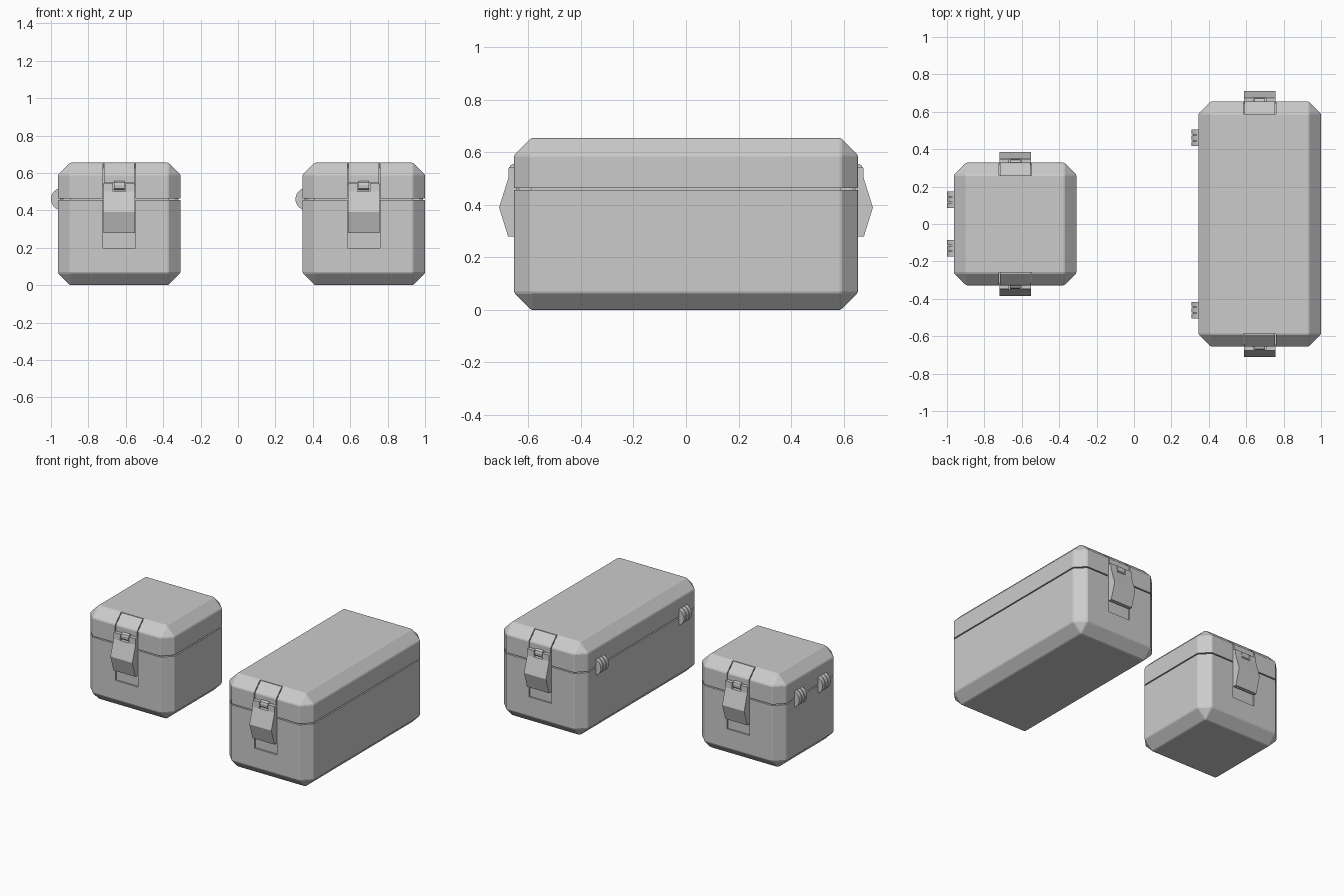
import bpy, bmesh, math
from mathutils import Matrix, Vector

if "Cube" in bpy.data.objects:
    bpy.data.objects.remove(bpy.data.objects["Cube"])

H, HX, CH = 0.655, 0.3275, 0.065   # height, half width, chamfer
SEAM = 0.46


def link(name, bm):
    bmesh.ops.recalc_face_normals(bm, faces=bm.faces)
    me = bpy.data.meshes.new(name)
    bm.to_mesh(me)
    bm.free()
    ob = bpy.data.objects.new(name, me)
    bpy.context.collection.objects.link(ob)
    return ob


def add_box(bm, lo, hi):
    lo, hi = Vector(lo), Vector(hi)
    m = Matrix.Translation((lo + hi) / 2) @ Matrix.Diagonal((*(hi - lo), 1))
    return bmesh.ops.create_cube(bm, size=1, matrix=m)["verts"]


def box(name, lo, hi):
    bm = bmesh.new()
    add_box(bm, lo, hi)
    return link(name, bm)


def shell(name, cx, hy, z_cut, keep_top):
    # chamfered block, softened edges, sliced at the seam
    bm = bmesh.new()
    add_box(bm, (cx - HX, -hy, 0), (cx + HX, hy, H))
    for w in (CH, 0.005):
        bmesh.ops.bevel(bm, geom=bm.edges[:], offset=w, segments=1,
                        profile=0.5, affect='EDGES')
    cut = bmesh.ops.bisect_plane(bm, geom=bm.verts[:] + bm.edges[:] + bm.faces[:],
                                 plane_co=(0, 0, z_cut), plane_no=(0, 0, 1),
                                 clear_inner=keep_top, clear_outer=not keep_top)
    edges = [e for e in cut["geom_cut"] if isinstance(e, bmesh.types.BMEdge)]
    bmesh.ops.contextual_create(bm, geom=edges)
    return link(name, bm)


def carve(ob, cutters):
    for lo, hi in cutters:
        c = box("cutter", lo, hi)
        c.hide_render = True
        mod = ob.modifiers.new("cut", 'BOOLEAN')
        mod.operation, mod.solver, mod.object = 'DIFFERENCE', 'EXACT', c
        bpy.context.view_layer.objects.active = ob
        bpy.ops.object.modifier_apply(modifier="cut")
        bpy.data.objects.remove(c)


def prism(name, prof, x0, x1, cx, side):
    # (outward y, z) profile extruded along x
    bm = bmesh.new()
    f = bm.faces.new([bm.verts.new((cx + x0, side * y, z)) for y, z in prof])
    r = bmesh.ops.extrude_face_region(bm, geom=[f])
    bmesh.ops.translate(bm, vec=(x1 - x0, 0, 0),
                        verts=[v for v in r["geom"] if isinstance(v, bmesh.types.BMVert)])
    return link(name, bm)


def ybox(cx, side, x0, x1, y0, y1, z0, z1):
    a, b = sorted((side * y0, side * y1))
    return (cx + x0, a, z0), (cx + x1, b, z1)


def case(tag, cx, hy, hinge_y):
    base = shell(tag + "_base", cx, hy, SEAM - 0.004, False)
    lid = shell(tag + "_lid", cx, hy, SEAM + 0.004, True)
    box(tag + "_seam_core", (cx - HX + 0.01, -hy + CH, SEAM - 0.02),
        (cx + HX - 0.01, hy - CH, SEAM + 0.02))
    box(tag + "_seam_core_long", (cx - HX + CH, -hy + 0.014, SEAM - 0.02),
        (cx + HX - CH, hy - 0.014, SEAM + 0.02))

    for s in (-1, 1):
        # latch recess and panel grooves
        carve(base, [ybox(cx, s, -0.087, 0.087, hy - 0.012, hy + 0.1, 0.2, 0.6)])
        carve(lid, [ybox(cx, s, -0.087, 0.087, hy - 0.012, hy + 0.1, 0.4, 0.548)])
        carve(lid, [ybox(cx, s, x - 0.003, x + 0.003, hy - 0.067, hy + 0.1, 0.54, 0.7)
                    for x in (-0.085, 0.085)])
        carve(lid, [ybox(cx, s, -0.085, 0.085, hy - 0.067, hy - 0.063, H - 0.01, 0.7)])
        # bent latch plate, notched at the top
        prof = [(hy - 0.012, 0.545), (hy + 0.02, 0.545), (hy + 0.022, 0.502),
                (hy + 0.057, 0.39), (hy + 0.023, 0.28), (hy - 0.002, 0.28),
                (hy - 0.012, 0.30)]
        latch = prism(tag + "_latch", prof, -0.085, 0.085, cx, s)
        carve(latch, [ybox(cx, s, -0.034, 0.034, hy - 0.006, hy + 0.1, 0.502, 0.6)])
        # hook holding the latch
        hook = [(hy - 0.012, 0.556), (hy + 0.004, 0.556), (hy + 0.015, 0.549),
                (hy + 0.019, 0.535), (hy + 0.017, 0.516), (hy + 0.008, 0.508),
                (hy - 0.012, 0.508)]
        prism(tag + "_latch_hook", hook, -0.029, 0.029, cx, s)

        # three-disc hinge on the left side
        bm = bmesh.new()
        for dy, r, w in ((-0.031, 0.06, 0.026), (0, 0.06, 0.026),
                         (0.031, 0.06, 0.026), (0, 0.053, 0.08)):
            m = (Matrix.Translation((cx - HX + 0.0225, s * hinge_y + dy, SEAM))
                 @ Matrix.Rotation(math.pi / 2, 4, 'X'))
            bmesh.ops.create_cone(bm, cap_ends=True, segments=32, radius1=r,
                                  radius2=r, depth=w, matrix=m)
        hinge = link(tag + "_hinge", bm)
        bpy.ops.object.select_all(action='DESELECT')
        hinge.select_set(True)
        bpy.context.view_layer.objects.active = hinge
        bpy.ops.object.shade_smooth_by_angle(angle=math.radians(30))


case("small_case", -0.635, 0.3275, 0.13)
case("long_case", 0.6725, 0.655, 0.46)
